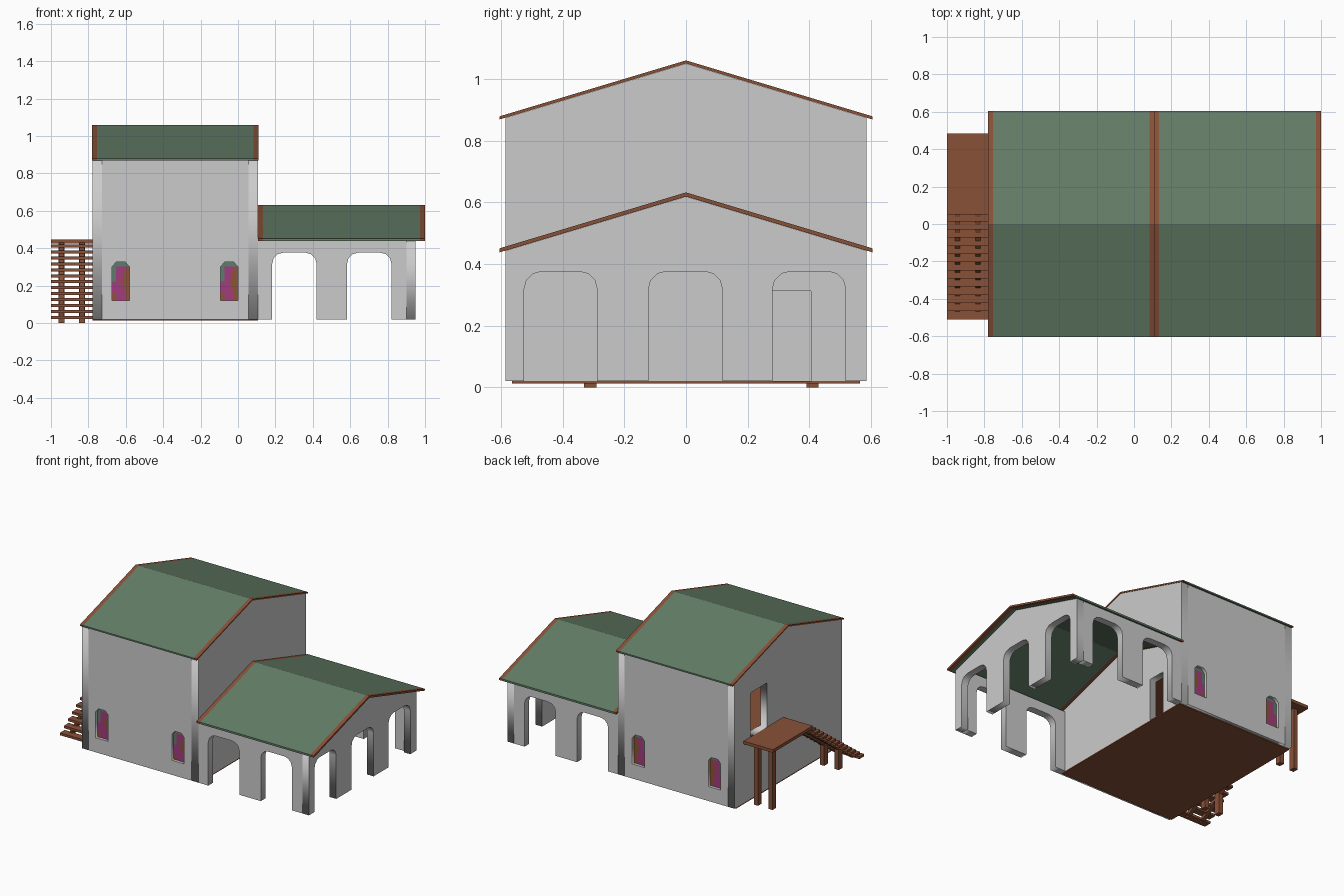
import bpy, bmesh, math
from mathutils import Matrix

if "Cube" in bpy.data.objects:
    bpy.data.objects.remove(bpy.data.objects["Cube"])


def material(name, rgb):
    m = bpy.data.materials.new(name)
    m.diffuse_color = (*rgb, 1)
    m.use_nodes = True
    m.node_tree.nodes["Principled BSDF"].inputs["Base Color"].default_value = m.diffuse_color
    return m


PLASTER = material("grey_plaster", (0.60, 0.60, 0.60))
GREEN = material("roof_green", (0.125, 0.205, 0.134))
BROWN = material("wood_brown", (0.25, 0.082, 0.040))
MAGENTA = material("glass_magenta", (0.36, 0.045, 0.20))
GLASS_GREEN = material("glass_green", (0.11, 0.20, 0.15))
GLASS_BROWN = material("glass_brown", (0.27, 0.085, 0.035))


def add_object(name, mesh, *mats):
    for m in mats:
        mesh.materials.append(m)
    ob = bpy.data.objects.new(name, mesh)
    bpy.context.collection.objects.link(ob)
    return ob


def box(name, x, y, z, mat):
    bm = bmesh.new()
    bmesh.ops.create_cube(bm, size=1)
    for v in bm.verts:
        v.co = [lo + (c + 0.5) * (hi - lo) for c, (lo, hi) in zip(v.co, (x, y, z))]
    mesh = bpy.data.meshes.new(name)
    bm.to_mesh(mesh)
    bm.free()
    return add_object(name, mesh, mat)


# Wall drawn as a filled outline with holes; axis is the direction of its thickness
def wall(name, axis, centre, outline, holes=(), thick=0.05, mat=PLASTER):
    cu = bpy.data.curves.new(name, 'CURVE')
    cu.dimensions, cu.fill_mode, cu.extrude = '2D', 'BOTH', thick / 2
    for pts in (outline, *holes):
        sp = cu.splines.new('POLY')
        sp.points.add(len(pts) - 1)
        for p, (a, b) in zip(sp.points, pts):
            p.co = (a, b, 0, 1)
        sp.use_cyclic_u = True
    tmp = bpy.data.objects.new(name + "_outline", cu)
    bpy.context.collection.objects.link(tmp)
    bpy.context.view_layer.update()
    mesh = bpy.data.meshes.new_from_object(
        tmp.evaluated_get(bpy.context.evaluated_depsgraph_get()))
    bpy.data.objects.remove(tmp)
    if axis == 'y':
        mat4 = Matrix(((1, 0, 0, 0), (0, 0, -1, centre), (0, 1, 0, 0), (0, 0, 0, 1)))
    else:
        mat4 = Matrix(((0, 0, 1, centre), (1, 0, 0, 0), (0, 1, 0, 0), (0, 0, 0, 1)))
    mesh.transform(mat4)
    bm = bmesh.new()
    bm.from_mesh(mesh)
    bmesh.ops.remove_doubles(bm, verts=bm.verts, dist=1e-5)
    bmesh.ops.recalc_face_normals(bm, faces=bm.faces)
    bm.to_mesh(mesh)
    bm.free()
    mesh.materials.clear()
    return add_object(name, mesh, mat)


# Outline of an arch opening, left foot to right foot
def arch(a, b, foot=0.02, spring=0.318, r=0.058):
    left = [(a + r - r * math.cos(t), spring + r * math.sin(t))
            for t in (0, math.pi / 6, math.pi / 3, math.pi / 2)]
    right = [(a + b - u, v) for u, v in reversed(left)]
    return [(a, foot)] + left + right + [(b, foot)]


# Gabled roof slab, green with brown verge strips at both ends
def roof(name, x0, x1, ridge, thick, half=0.604, strip=0.026):
    bm = bmesh.new()
    drop = half * 0.3
    prof = [(-half, ridge - drop), (0, ridge), (half, ridge - drop),
            (half, ridge - drop - thick), (0, ridge - thick), (-half, ridge - drop - thick)]
    rings = [[bm.verts.new((x, y, z)) for y, z in prof]
             for x in (x0, x0 + strip, x1 - strip, x1)]
    for i in range(3):
        for j in range(6):
            k = (j + 1) % 6
            f = bm.faces.new((rings[i][j], rings[i][k], rings[i + 1][k], rings[i + 1][j]))
            f.material_index = 0 if i == 1 else 1
    for r in (rings[0], rings[3]):
        for q in ((0, 1, 4, 5), (1, 2, 3, 4)):
            bm.faces.new([r[n] for n in q]).material_index = 1
    bmesh.ops.recalc_face_normals(bm, faces=bm.faces)
    mesh = bpy.data.meshes.new(name)
    bm.to_mesh(mesh)
    bm.free()
    add_object(name, mesh, GREEN, BROWN)


# Stained glass plate, coloured in wavy vertical bands with a green top
def glass(name, cx, y):
    bm = bmesh.new()
    bmesh.ops.create_grid(bm, x_segments=8, y_segments=16, size=0.5)
    for f in bm.faces:
        c = f.calc_center_median()
        u, v = c.x + 0.5, c.y + 0.5
        wave = 0.12 * math.sin(v * 9)
        if v > 0.86 or (v > 0.5 and u < 0.22):
            f.material_index = 1
        elif u > 0.66 + wave or (v < 0.2 and u < 0.2):
            f.material_index = 2
    for v in bm.verts:
        v.co = (cx + v.co.x * 0.105, y, 0.2225 + v.co.y * 0.215)
    if y > 0:
        bmesh.ops.reverse_faces(bm, faces=bm.faces)
    mesh = bpy.data.meshes.new(name)
    bm.to_mesh(mesh)
    bm.free()
    add_object(name, mesh, MAGENTA, GLASS_GREEN, GLASS_BROWN)


# House: floors, gable walls with doors, side walls with windows
X0, X1, W, T = -0.778, 0.107, 0.585, 0.05
box("ground_floor", (X0, X1), (-0.565, 0.565), (0.013, 0.021), BROWN)
box("upper_floor", (X0 + T, X1 - T), (-W + T, W - T), (0.425, 0.445), BROWN)
gable = [(W, 0.02), (W, 0.874), (0, 1.0495), (-W, 0.874), (-W, 0.02)]
wall("house_left_wall", 'x', X0 + T / 2, gable,
     [[(0.23, 0.445), (0.41, 0.445), (0.41, 0.75), (0.23, 0.75)]])
wall("house_right_wall", 'x', X1 - T / 2,
     gable + [(0.28, 0.02), (0.28, 0.312), (0.405, 0.312), (0.405, 0.02)])
windows = (-0.627, -0.047)
holes = [[(c - 0.047, 0.12), (c + 0.047, 0.12), (c + 0.047, 0.3), (c + 0.025, 0.325),
          (c - 0.025, 0.325), (c - 0.047, 0.3)] for c in windows]
for side, s in (("front", -1), ("back", 1)):
    wall(f"house_{side}_wall", 'y', s * (W - T / 2),
         [(X0 + T, 0.02), (X1 - T, 0.02), (X1 - T, 0.874), (X0 + T, 0.874)], holes)
    for c in windows:
        glass(f"{side}_window_glass", c, s * (W - 0.02))
    # Porch side walls with two arches
    wall(f"porch_{side}_wall", 'y', s * (W - T / 2),
         [(X1, 0.02)] + arch(0.183, 0.42) + arch(0.583, 0.82)
         + [(0.90, 0.02), (0.90, 0.443), (X1, 0.443)])

# Porch end wall with three arches
wall("porch_end_wall", 'x', 0.95 - T / 2,
     [(-W, 0.02)] + arch(-0.525, -0.288) + arch(-0.122, 0.118) + arch(0.28, 0.518)
     + [(W, 0.02), (W, 0.443), (0, 0.6185), (-W, 0.443)])

roof("house_roof", -0.78, 0.11, 1.06, 0.01)
roof("porch_roof", 0.108, 1.0, 0.632, 0.013)

# Outside stair: landing, treads, stringers and posts
SX = (-1.0, X0)
box("stair_landing", SX, (0.05, 0.483), (0.425, 0.446), BROWN)
N = 13
for i in range(N):
    y, z = -0.51 + i * 0.0437, 0.022 + i * 0.0318
    box("stair_tread", SX, (y, y + 0.052), (z, z + 0.016), BROWN)
for x in (-0.96, -0.85):
    wall("stair_stringer", 'x', x + 0.016,
         [(-0.49, 0.022), (-0.45, 0.022), (0.09, 0.415), (0.09, 0.43), (0.05, 0.43)],
         thick=0.025, mat=BROWN)
    box("stair_post", (x, x + 0.032), (-0.33, -0.29), (0, 0.145), BROWN)
    box("landing_post", (x, x + 0.032), (0.39, 0.43), (0, 0.43), BROWN)
